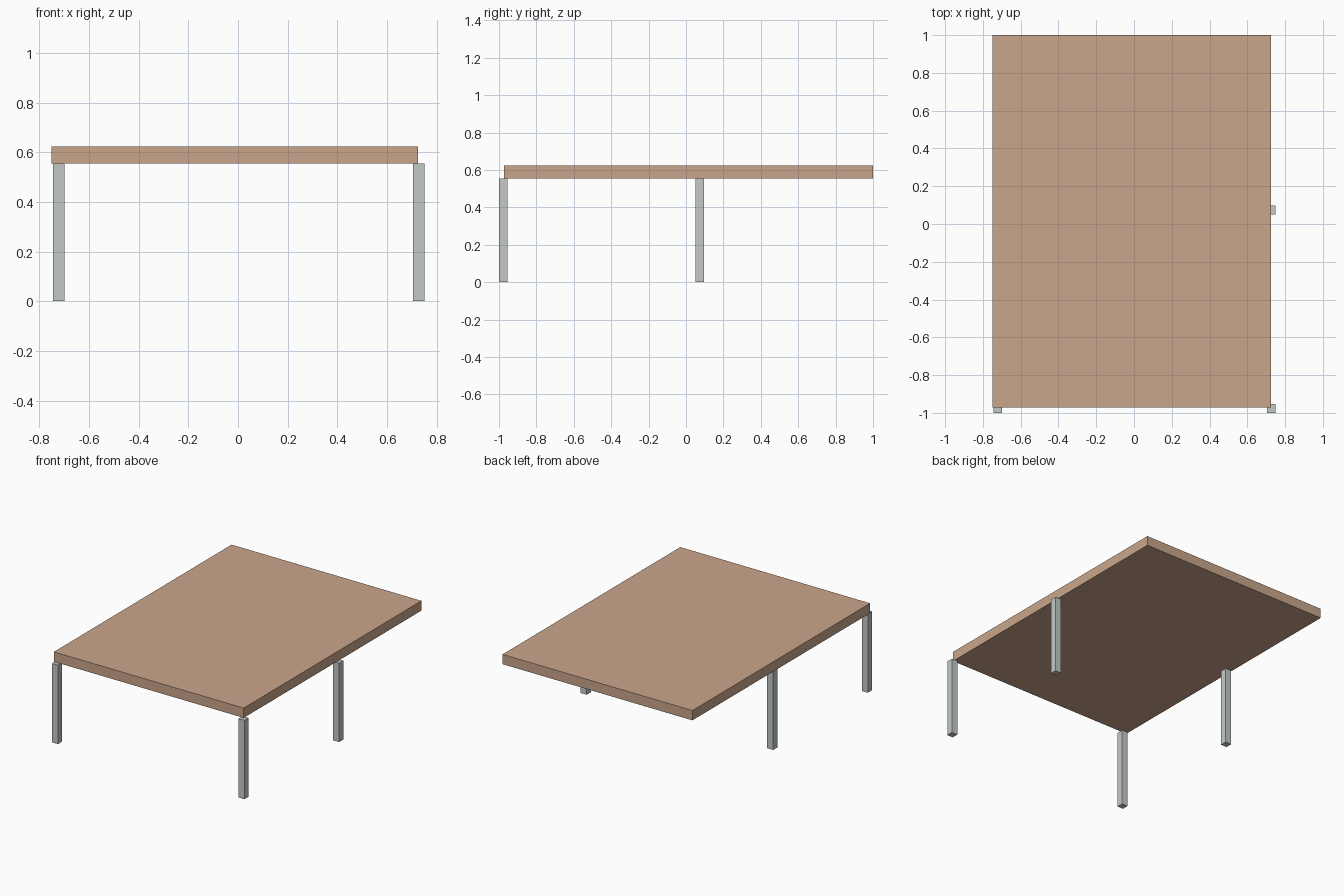
import bpy

if "Cube" in bpy.data.objects:
    bpy.data.objects.remove(bpy.data.objects["Cube"])


def srgb(r, g, b):
    def lin(c):
        c /= 255
        return c / 12.92 if c <= 0.04045 else ((c + 0.055) / 1.055) ** 2.4
    return (lin(r), lin(g), lin(b), 1.0)


def material(name, colour):
    mat = bpy.data.materials.new(name)
    mat.diffuse_color = colour
    mat.use_nodes = True
    mat.node_tree.nodes["Principled BSDF"].inputs["Base Color"].default_value = mat.diffuse_color
    return mat


def box(name, lo, hi, mat):
    """Axis-aligned box between two corners."""
    centre = [(a + b) / 2 for a, b in zip(lo, hi)]
    bpy.ops.mesh.primitive_cube_add(size=1, location=centre)
    obj = bpy.context.object
    obj.name = name
    obj.scale = [b - a for a, b in zip(lo, hi)]
    bpy.ops.object.transform_apply(location=False, rotation=False, scale=True)
    obj.data.materials.append(mat)
    return obj


wood = material("tan wood", srgb(202, 166, 139))
metal = material("pale grey metal", srgb(196, 202, 201))

UNDERSIDE = 0.554
LEG = 0.046

# Table top, overhanging the legs at the back
box("table_top", (-0.75, -0.972, UNDERSIDE), (0.725, 1.0, 0.623), wood)

# Four square legs
for side, x in (("left", -0.745), ("right", 0.704)):
    for end, y in (("front", -1.0), ("back", 0.051)):
        box(f"{end}_{side}_leg", (x, y, 0), (x + LEG, y + LEG, UNDERSIDE), metal)
